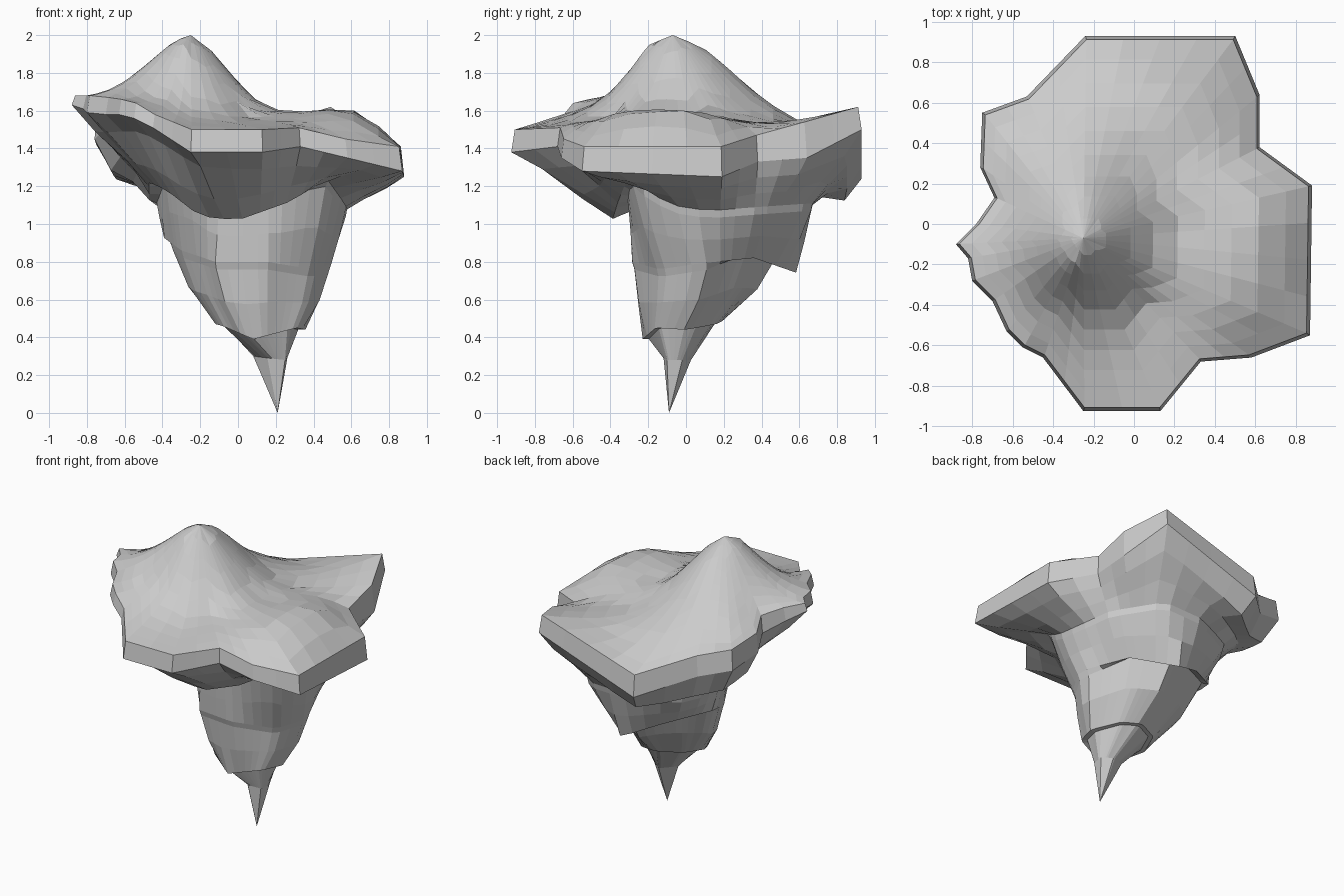
import bpy, bmesh, math
from mathutils import Vector

if "Cube" in bpy.data.objects:
    bpy.data.objects.remove(bpy.data.objects["Cube"])

stone = bpy.data.materials.new("grey_stone")
stone.diffuse_color = (0.6, 0.6, 0.6, 1)
stone.use_nodes = True
stone.node_tree.nodes["Principled BSDF"].inputs["Base Color"].default_value = stone.diffuse_color

# Island outline: x, y, top of rim, bottom of rim
RIM = [(-.24, .93, 1.39, 1.24), (.50, .93, 1.62, 1.50), (.62, .64, 1.54, 1.35),
       (.62, .38, 1.47, 1.33), (.88, .19, 1.41, 1.25), (.87, -.55, 1.41, 1.28),
       (.58, -.66, 1.45, 1.35), (.33, -.68, 1.51, 1.41), (.13, -.925, 1.50, 1.38),
       (-.25, -.925, 1.50, 1.38), (-.45, -.66, 1.58, 1.51), (-.55, -.61, 1.64, 1.56),
       (-.63, -.53, 1.66, 1.58), (-.70, -.38, 1.67, 1.58), (-.80, -.28, 1.68, 1.59),
       (-.82, -.17, 1.68, 1.61), (-.88, -.10, 1.68, 1.63), (-.78, 0, 1.66, 1.57),
       (-.69, .13, 1.63, 1.51), (-.76, .28, 1.58, 1.45), (-.75, .55, 1.56, 1.42),
       (-.53, .63, 1.49, 1.35)]

# Spot heights of the hill, valley and plateau
HILL = [(-.25, -.07, 2.0), (-.36, -.05, 1.95), (-.55, -.05, 1.79), (-.72, -.10, 1.69),
        (-.12, -.05, 1.90), (.02, -.05, 1.73), (.17, -.03, 1.59), (.40, -.03, 1.59),
        (.62, 0, 1.60), (-.28, -.20, 1.95), (-.30, -.40, 1.69), (-.30, -.50, 1.62),
        (-.10, -.65, 1.54), (.05, -.40, 1.56), (-.25, .10, 1.93), (-.25, .22, 1.83),
        (-.25, .40, 1.67), (-.20, .60, 1.55), (0, .30, 1.61), (.19, .30, 1.54),
        (.35, .65, 1.56), (0, .70, 1.49), (.42, .40, 1.53), (.45, -.40, 1.58),
        (.60, -.25, 1.60), (.58, -.45, 1.55), (.55, .15, 1.58), (.75, -.10, 1.53),
        (.75, -.40, 1.50), (-.55, .35, 1.66), (-.46, -.41, 1.67), (.20, -.55, 1.54),
        (-.48, -.20, 1.82), (-.60, -.32, 1.71)]

# Jagged ledges of the hanging rock, from the cap down to the spike
CAP = [(0, -.39, 1.02), (.28, -.36, 1.12), (.47, -.31, 1.24), (.57, -.08, 1.10),
       (.58, .12, 1.07), (.52, .38, 1.09), (.30, .67, 1.11), (0, .67, 1.10),
       (-.32, .52, 1.10), (-.47, .28, 1.12), (-.47, 0, 1.22), (-.38, -.24, 1.18),
       (-.20, -.38, 1.04)]
MIDDLE = [(.15, -.29, .80), (.40, -.14, .76), (.51, .06, .79), (.34, .36, .82),
          (.10, .59, .74), (-.12, .48, .84), (-.41, .26, .94), (-.30, 0, .86),
          (-.12, -.26, .80)]
LOWER = [(.08, -.23, .39), (.31, -.16, .45), (.36, .0, .44), (.24, .16, .47),
         (.10, .20, .49), (-.06, .12, .49), (-.12, -.04, .47), (-.08, -.15, .46)]
SPIKE = [(.16, -.12, .29), (.25, -.10, .28), (.26, -.02, .28), (.19, .03, .28),
         (.08, -.03, .30)]
TIP = Vector((.21, -.09, 0))
PEAK = Vector((-.25, -.07, 2.0))
MIDPOINT = Vector((.03, 0, 0))


def split_long_edges(points, limit):
    out = []
    for i, p in enumerate(points):
        a, b = Vector(p), Vector(points[(i + 1) % len(points)])
        n = max(1, math.ceil((b - a).to_2d().length / limit))
        out += [a.lerp(b, k / n) for k in range(n)]
    return out


def fit_surface(points):
    """Radial interpolation through all spot heights."""
    n = len(points)
    m = [[math.hypot(p[0] - q[0], p[1] - q[1]) for q in points] + [p[2] - 1.6]
         for p in points]
    for c in range(n):
        k = max(range(c, n), key=lambda r: abs(m[r][c]))
        m[c], m[k] = m[k], m[c]
        for r in range(n):
            if r != c:
                f = m[r][c] / m[c][c]
                m[r] = [u - f * v for u, v in zip(m[r], m[c])]
    w = [m[i][n] / m[i][i] for i in range(n)]
    return lambda x, y: 1.6 + sum(wi * math.hypot(x - p[0], y - p[1])
                                  for wi, p in zip(w, points))


def centre_of(ring):
    return sum((Vector(p) for p in ring), Vector()) / len(ring)


def ring_at(ring, angle):
    """Point of a ledge in the given direction from its own centre."""
    c = centre_of(ring)
    pts = sorted((math.atan2(p[1] - c.y, p[0] - c.x) % math.tau, p) for p in ring)
    pts = [(pts[-1][0] - math.tau, pts[-1][1])] + pts + [(pts[0][0] + math.tau, pts[0][1])]
    for (a, p), (b, q) in zip(pts, pts[1:]):
        if a <= angle <= b:
            return Vector(p).lerp(Vector(q), (angle - a) / max(b - a, 1e-6))


def loft(name, rings, end):
    """Skin a stack of equal rings and close it to a point."""
    bm = bmesh.new()
    rows = [[bm.verts.new(p) for p in r] for r in rings]
    last = bm.verts.new(end)
    n = len(rows[0])
    for i in range(n):
        j = (i + 1) % n
        for a, b in zip(rows, rows[1:]):
            bm.faces.new((a[i], a[j], b[j], b[i]))
        bm.faces.new((rows[-1][i], rows[-1][j], last))
    bmesh.ops.recalc_face_normals(bm, faces=bm.faces)
    # an open shell: make the normals point away from the island's middle
    bm.normal_update()
    if sum(f.normal.dot(f.calc_center_median() - Vector((0, 0, 1.3)))
           * f.calc_area() for f in bm.faces) < 0:
        bmesh.ops.reverse_faces(bm, faces=bm.faces)
    me = bpy.data.meshes.new(name)
    bm.to_mesh(me)
    bm.free()
    me.materials.append(stone)
    bpy.context.collection.objects.link(bpy.data.objects.new(name, me))


rim = split_long_edges(RIM, .21)
rim_low = [Vector((p[0], p[1], p[3])) for p in rim]
rim_top = [Vector((p[0] * .98, p[1] * .98, p[2])) for p in rim]

# Hilltop with its rim wall
height = fit_surface([tuple(p) for p in rim_top] + HILL)
rings = [rim_low, rim_top]
for t in (.1, .22, .34, .46, .58, .69, .79, .9):
    ring = [p.lerp(PEAK, t) for p in rim_top]
    rings.append([Vector((p.x, p.y, height(p.x, p.y))) for p in ring])
loft("hilltop", rings, PEAK)

# Hanging rock with stepped ledges
angles = [math.atan2(p.y - MIDPOINT.y, p.x - MIDPOINT.x) % math.tau for p in rim_low]


def toward(angle, degrees):
    return max(0, math.cos(angle - math.radians(degrees)))


def ledge(ring, shrink=1, step=0, facing=0, lift=0, drop=0):
    """A ledge ring; the step pulls it inward and up on the facing side."""
    c = centre_of(ring)
    out = []
    for a in angles:
        p = ring_at(ring, a)
        w = toward(a, facing)
        q = c.lerp(p, shrink - step * w)
        out.append(Vector((q.x, q.y, p.z + lift * w - drop * (1 - w))))
    return out


def between(a, b, t, tz):
    out = []
    for p, q in zip(a, b):
        v = p.lerp(q, t)
        v.z = p.z + (q.z - p.z) * tz
        out.append(v)
    return out


cap, middle, lower = ledge(CAP), ledge(MIDDLE), ledge(LOWER)
cap_in = ledge(CAP, .985, .22, 235, .05, .04)
middle_in = ledge(MIDDLE, .97, .2, 90, .08, .04)
# thin overhang below the left tip, heavier rock behind it
under = [v + Vector((0, 0, .07 * toward(a, 205) - .11 * toward(a, 145) ** 2))
         for v, a in zip(between(rim_low, cap, .3, .35), angles)]
loft("hanging_rock",
     [rim_low, under, between(rim_low, cap, .7, .7), cap,
      cap_in, between(cap_in, middle, .45, .5), middle,
      middle_in, between(middle_in, lower, .35, .5), lower,
      ledge(LOWER, .85), ledge(SPIKE)], TIP)
